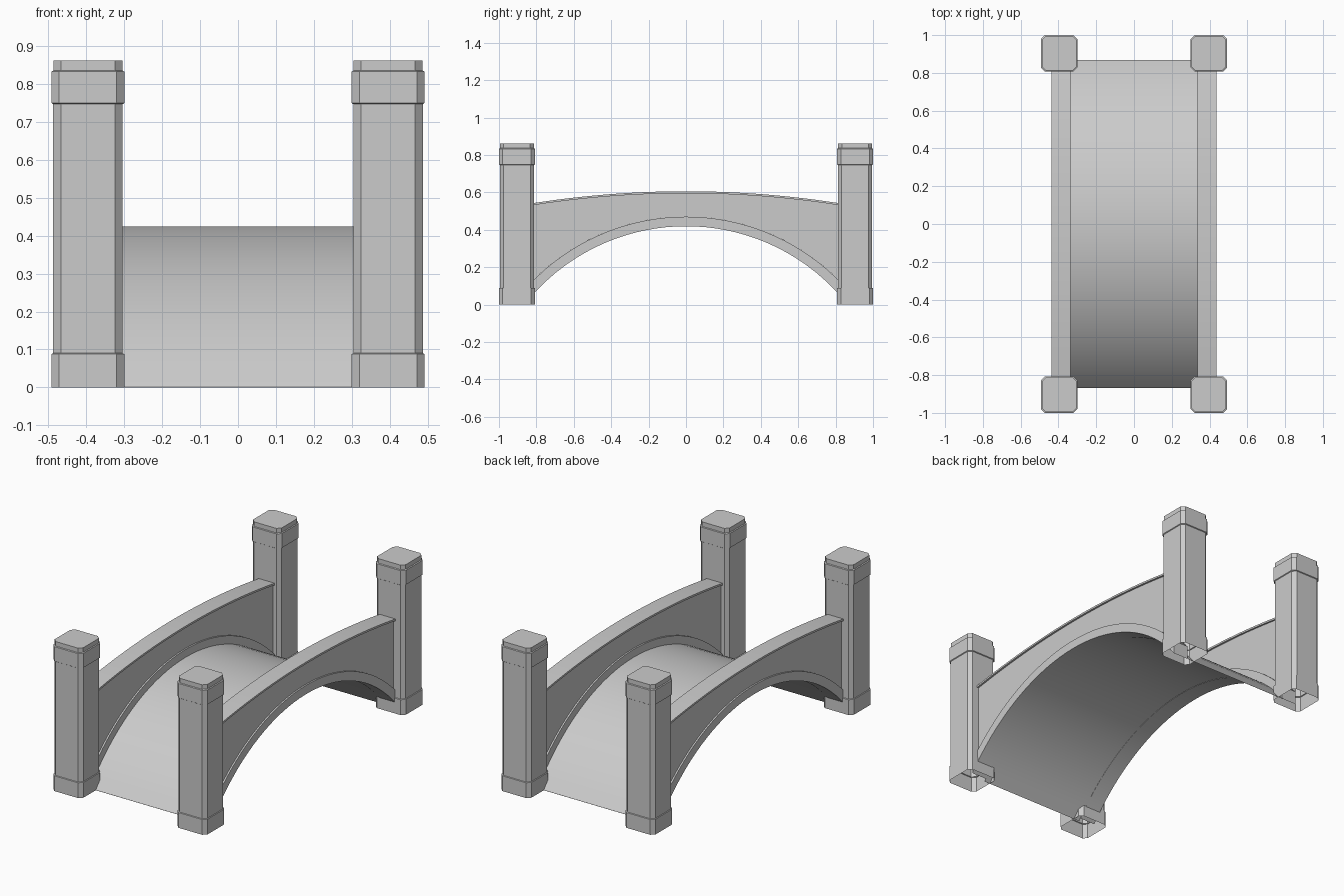
import bpy, bmesh, math

old = bpy.data.objects.get("Cube")
if old:
    bpy.data.objects.remove(old, do_unlink=True)

stone = bpy.data.materials.new("light_grey_stone")
stone.use_nodes = True
GREY = (0.6, 0.6, 0.6, 1)
stone.diffuse_color = GREY
stone.node_tree.nodes["Principled BSDF"].inputs["Base Color"].default_value = GREY


def finish(name, bm, smooth=True):
    bmesh.ops.recalc_face_normals(bm, faces=bm.faces)
    mesh = bpy.data.meshes.new(name)
    bm.to_mesh(mesh)
    bm.free()
    mesh.materials.append(stone)
    ob = bpy.data.objects.new(name, mesh)
    bpy.context.collection.objects.link(ob)
    if smooth:
        bpy.ops.object.select_all(action='DESELECT')
        bpy.context.view_layer.objects.active = ob
        ob.select_set(True)
        bpy.ops.object.shade_smooth_by_angle(angle=math.radians(30))
    return ob


def arc(top, radius):
    """Height of a circular arch with its crown at the given height."""
    return lambda y: max(0, top - radius + math.sqrt(radius ** 2 - y ** 2))


def arched_slab(name, lower, upper, y_end, x0, x1, steps=32):
    """Solid between two arches, extruded from x0 to x1."""
    bm = bmesh.new()
    rings = []
    for i in range(steps + 1):
        y = y_end * (2 * i / steps - 1)
        lo, hi = lower(y), upper(y)
        rings.append([bm.verts.new(p) for p in
                      ((x0, y, lo), (x1, y, lo), (x1, y, hi), (x0, y, hi))])
    for a, b in zip(rings, rings[1:]):
        for k in range(4):
            n = (k + 1) % 4
            bm.faces.new((a[k], a[n], b[n], b[k]))
    bm.faces.new(rings[0])
    bm.faces.new(rings[-1])
    return finish(name, bm)


def pillar(name, cx, cy):
    """Square pillar with cut corners, plinth, collar and cap; open below."""
    profile = [(0.096, 0), (0.096, 0.088), (0.0915, 0.09), (0.0915, 0.747),
               (0.096, 0.75), (0.096, 0.833), (0.091, 0.836), (0.091, 0.862)]
    cut = 0.02
    bm = bmesh.new()
    rings = []
    for h, z in profile:
        c = h - cut
        outline = [(h, -c), (h, c), (c, h), (-c, h),
                   (-h, c), (-h, -c), (-c, -h), (c, -h)]
        rings.append([bm.verts.new((cx + x, cy + y, z)) for x, y in outline])
    for a, b in zip(rings, rings[1:]):
        for k in range(8):
            n = (k + 1) % 8
            bm.faces.new((a[k], a[n], b[n], b[k]))
    bm.faces.new(rings[-1])
    return finish(name, bm, smooth=False)


# Arch curves shared by the parts
soffit = arc(0.419, 1.10)
trim_top = arc(0.47, 1.15)
rail_under = arc(0.595, 5.3)
rail_top = arc(0.606, 5.3)

# Walkway
arched_slab("deck", arc(0.421, 1.10), arc(0.425, 1.10), 0.868, -0.337, 0.337)

# Side walls, arch trims, handrails and corner pillars
for side, s in (("left", 1), ("right", -1)):
    arched_slab(side + "_wall", trim_top, rail_under, 0.83, s * 0.345, s * 0.425)
    arched_slab(side + "_arch_trim", soffit, trim_top, 0.855, s * 0.336, s * 0.434)
    arched_slab(side + "_handrail", rail_under, rail_top, 0.83, s * 0.335, s * 0.436)
    for end, e in (("front", -1), ("back", 1)):
        pillar(f"{end}_{side}_pillar", s * 0.396, e * 0.904)
